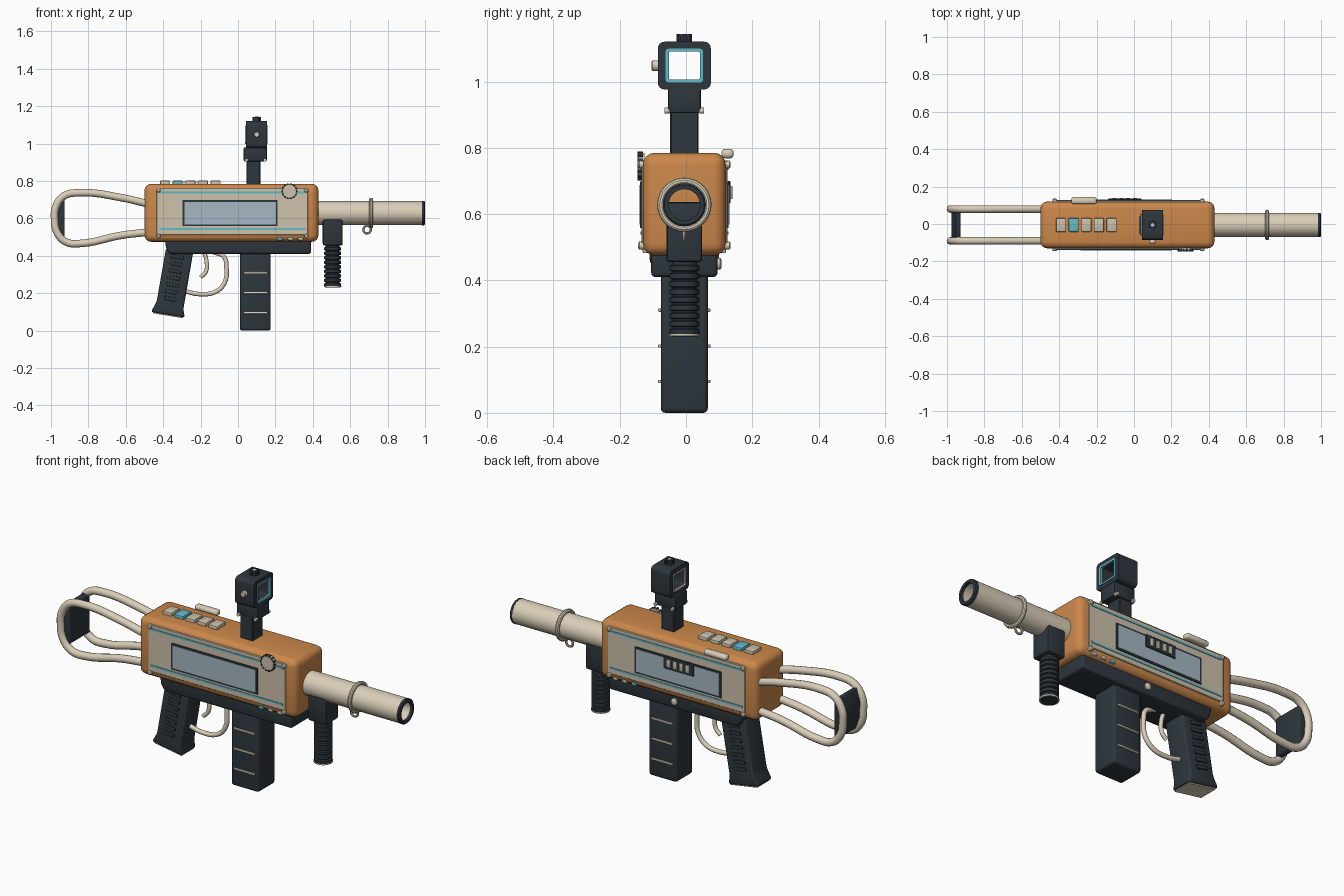
import bpy, bmesh, math
from mathutils import Vector, Matrix

if "Cube" in bpy.data.objects:
    bpy.data.objects.remove(bpy.data.objects["Cube"])

def mat(name, r, g, b):
    m = bpy.data.materials.new(name)
    m.diffuse_color = (r, g, b, 1)
    m.use_nodes = True
    m.node_tree.nodes["Principled BSDF"].inputs["Base Color"].default_value = m.diffuse_color
    return m

ORANGE = mat("burnt orange", 0.60, 0.245, 0.07)
CREAM = mat("cream", 0.70, 0.62, 0.48)
PANEL = mat("panel beige", 0.61, 0.54, 0.41)
DARK = mat("charcoal", 0.027, 0.037, 0.047)
CYAN = mat("cyan", 0.13, 0.49, 0.60)
GLASS = mat("screen grey blue", 0.38, 0.48, 0.54)

def finish(bm, name, m):
    bmesh.ops.recalc_face_normals(bm, faces=bm.faces[:])
    me = bpy.data.meshes.new(name)
    bm.to_mesh(me)
    bm.free()
    me.materials.append(m)
    ob = bpy.data.objects.new(name, me)
    bpy.context.collection.objects.link(ob)
    return ob

def bevel(bm, w, seg):
    if w:
        bmesh.ops.bevel(bm, geom=bm.edges[:], offset=w, segments=seg, profile=0.5, affect='EDGES')

def box(name, x, y, z, m, w=0.0, seg=2, rot=0.0):
    """Box from (min, max) pairs, rotated about y at its own centre."""
    bm = bmesh.new()
    bmesh.ops.create_cube(bm, size=1)
    bmesh.ops.scale(bm, verts=bm.verts, vec=(x[1] - x[0], y[1] - y[0], z[1] - z[0]))
    bevel(bm, w, seg)
    c = Vector((sum(x) / 2, sum(y) / 2, sum(z) / 2))
    bmesh.ops.transform(bm, matrix=Matrix.Translation(c) @ Matrix.Rotation(rot, 4, 'Y'), verts=bm.verts)
    return finish(bm, name, m)

def prism(name, pts, hy, m, w=0.0):
    """Side profile (x, z) extruded across y."""
    bm = bmesh.new()
    f = bm.faces.new([bm.verts.new((x, -hy, z)) for x, z in pts])
    r = bmesh.ops.extrude_face_region(bm, geom=[f])
    bmesh.ops.translate(bm, vec=(0, 2 * hy, 0), verts=[v for v in r['geom'] if isinstance(v, bmesh.types.BMVert)])
    bevel(bm, w, 3)
    return finish(bm, name, m)

def rings(name, loops, m, closed=False):
    """Skin consecutive loops; closed joins last to first, else caps both ends."""
    bm = bmesh.new()
    vs = [[bm.verts.new(p) for p in lp] for lp in loops]
    n = len(vs[0])
    for a, b in zip(vs, vs[1:] + (vs[:1] if closed else [])):
        for i in range(n):
            bm.faces.new((a[i], a[(i + 1) % n], b[(i + 1) % n], b[i]))
    if not closed:
        bm.faces.new(vs[0])
        bm.faces.new(vs[-1])
    return finish(bm, name, m)

def lathe(name, prof, c, axis, m, closed=False, n=32):
    """Turn (distance along axis, radius) points about an axis through c."""
    k = 'xyz'.index(axis)
    loops = []
    for d, r in prof:
        lp = []
        for i in range(n):
            a = 2 * math.pi * i / n
            p = [0, 0, 0]
            p[k], p[(k + 1) % 3], p[(k + 2) % 3] = d, r * math.cos(a), r * math.sin(a)
            lp.append(Vector(p) + Vector(c))
        loops.append(lp)
    return rings(name, loops, m, closed)

def torus(name, c, axis, R, r, m):
    prof = [(r * math.sin(a * math.pi / 5), R + r * math.cos(a * math.pi / 5)) for a in range(10)]
    return lathe(name, prof, c, axis, m, True)

def frame(name, x, zc, outer, inner, ro, ri, m):
    """Rounded rectangular tube along x; outer / inner are (half y, half z)."""
    def loop(px, h, r):
        return [(px, sy * (h[0] - r) + r * math.cos(a), zc + sz * (h[1] - r) + r * math.sin(a))
                for q, (sy, sz) in enumerate(((1, 1), (-1, 1), (-1, -1), (1, -1)))
                for a in [(q + j / 4) * math.pi / 2 for j in range(5)]]
    return rings(name, [loop(x[0], outer, ro), loop(x[1], outer, ro),
                        loop(x[1], inner, ri), loop(x[0], inner, ri)], m, True)

def tube(name, pts, r, m):
    """Smooth tube through points."""
    cu = bpy.data.curves.new(name, 'CURVE')
    cu.dimensions = '3D'
    cu.bevel_depth, cu.bevel_resolution, cu.resolution_u, cu.use_fill_caps = r, 4, 6, True
    sp = cu.splines.new('BEZIER')
    sp.bezier_points.add(len(pts) - 1)
    for b, p in zip(sp.bezier_points, pts):
        b.co = p
        b.handle_left_type = b.handle_right_type = 'AUTO'
    tmp = bpy.data.objects.new(name + "_path", cu)
    bpy.context.collection.objects.link(tmp)
    me = bpy.data.meshes.new_from_object(tmp.evaluated_get(bpy.context.evaluated_depsgraph_get()))
    bpy.data.objects.remove(tmp)
    me.materials.clear()
    me.materials.append(m)
    ob = bpy.data.objects.new(name, me)
    bpy.context.collection.objects.link(ob)

def span(s, a, b):
    return (min(s * a, s * b), max(s * a, s * b))

# Body shell and lower receiver
box("body", (-0.5, 0.43), (-0.125, 0.125), (0.475, 0.785), ORANGE, 0.036, 4)
prism("lower_receiver", [(-0.395, 0.52), (-0.385, 0.44), (-0.365, 0.41), (0.39, 0.41), (0.39, 0.52)], 0.1, DARK, 0.012)

# Side panels, the same on both sides
for s, side in ((-1, "front"), (1, "back")):
    box(side + "_panel", (-0.435, 0.375), span(s, 0.12, 0.13), (0.512, 0.762), PANEL, 0.003, 1)
    for z in (0.543, 0.738):
        box(side + "_stripe", (-0.42, 0.36), span(s, 0.128, 0.133), (z - 0.005, z + 0.005), CYAN)
    box(side + "_screen_frame", (-0.297, 0.212), span(s, 0.128, 0.134), (0.558, 0.698), DARK)
    box(side + "_screen", (-0.287, 0.202), span(s, 0.13, 0.136), (0.568, 0.688), GLASS)
    for x in (-0.425, 0.365):
        for z in (0.505, 0.75):
            lathe(side + "_screw", [(s * 0.115, 0.012), (s * 0.136, 0.012), (s * 0.14, 0.007)], (x, 0, z), 'y', CREAM, n=12)
    for x, m in ((0.225, CYAN), (0.28, PANEL), (0.335, PANEL)):
        box(side + "_small_button", (x - 0.014, x + 0.014), span(s, 0.09, 0.126), (0.482, 0.499), m, 0.004)

# Front dial with dark notches
lathe("dial", [(-0.12, 0.04), (-0.138, 0.04), (-0.141, 0.036)], (0.275, 0, 0.745), 'y', PANEL)
for i in range(14):
    a = 2 * math.pi * i / 14
    x, z = 0.275 + 0.039 * math.cos(a), 0.745 + 0.039 * math.sin(a)
    box("dial_notch", (x - 0.004, x + 0.004), (-0.1415, -0.125), (z - 0.005, z + 0.005), DARK, rot=-a)

# Back ejection port with bars, bolt handle and receiver pin
box("ejection_port", (-0.14, 0.04), (0.13, 0.14), (0.632, 0.70), DARK, 0.003, 1)
for i in range(4):
    x = -0.105 + i * 0.037
    box("port_bar", (x - 0.011, x + 0.011), (0.135, 0.145), (0.645, 0.685), PANEL, 0.003)
box("bolt_handle", (-0.335, -0.2), (0.112, 0.149), (0.768, 0.797), CREAM, 0.012, 3)
lathe("receiver_pin", [(0.09, 0.018), (0.108, 0.018), (0.112, 0.012)], (0, 0, 0.45), 'y', CREAM, n=16)

# Top keys
for i in range(5):
    x = -0.39 + i * 0.0675
    box("top_key", (x - 0.027, x + 0.027), (-0.037, 0.037), (0.775, 0.802), CYAN if i == 1 else PANEL, 0.005)

# Barrel, muzzle, sling ring
BC = (0, 0, 0.628)
lathe("barrel", [(0.42, 0.064), (0.985, 0.064), (0.985, 0.05), (0.42, 0.05)], BC, 'x', CREAM, True, 40)
lathe("muzzle_ring", [(0.984, 0.065), (0.995, 0.065), (1.0, 0.06), (1.0, 0.047), (0.984, 0.047)], BC, 'x', DARK, True, 40)
torus("barrel_band", (0.712, 0, 0.628), 'x', 0.071, 0.011, CREAM)
torus("sling_loop", (0.69, 0, 0.54), 'y', 0.02, 0.006, CREAM)

# Ribbed fore grip
box("fore_grip_mount", (0.453, 0.56), (-0.054, 0.054), (0.455, 0.637), DARK, 0.01)
prof = [(0.23, 0.04)]
for i in range(9):
    z = 0.245 + i * 0.024
    prof += [(z - 0.007, 0.045), (z + 0.007, 0.045), (z + 0.01, 0.038), (z + 0.014, 0.038)]
lathe("fore_grip", prof + [(0.47, 0.036)], (0.506, 0, 0), 'z', DARK)
lathe("fore_grip_band", [(0.232, 0.047), (0.238, 0.047)], (0.506, 0, 0), 'z', CREAM)

# Magazine with ridges
box("magazine", (0.01, 0.175), (-0.071, 0.071), (0, 0.43), DARK, 0.014, 3)
for s in (-1, 1):
    for z in (0.095, 0.202, 0.31):
        box("magazine_ridge", (0.03, 0.155), span(s, 0.065, 0.079), (z - 0.005, z + 0.005), CREAM, 0.003)

# Pistol grip with side ribs and base plate
prism("pistol_grip", [(-0.385, 0.44), (-0.435, 0.155), (-0.465, 0.10), (-0.285, 0.07), (-0.292, 0.115), (-0.236, 0.44)],
      0.062, DARK, 0.012)
prism("grip_base", [(-0.455, 0.101), (-0.452, 0.092), (-0.293, 0.066), (-0.294, 0.075)], 0.052, CREAM)
for s in (-1, 1):
    for i in range(7):
        x, z = -0.362 + i * 0.0065, 0.17 + i * 0.037
        box("grip_rib", (x - 0.034, x + 0.034), span(s, 0.055, 0.069), (z - 0.01, z + 0.01), DARK, 0.004, rot=0.17)

# Trigger and guard
tube("trigger_guard", [(x, 0, z) for x, z in ((-0.30, 0.215), (-0.2, 0.195), (-0.115, 0.21), (-0.07, 0.26), (-0.062, 0.34),
     (-0.075, 0.395), (-0.13, 0.42))], 0.012, CREAM)
tube("trigger", [(x, 0, z) for x, z in ((-0.185, 0.43), (-0.168, 0.37), (-0.172, 0.315), (-0.2, 0.285))], 0.011, CREAM)

# Wire shoulder stock
LOOP = ((-0.47, 0.675), (-0.62, 0.71), (-0.85, 0.737), (-0.93, 0.72), (-0.973, 0.665), (-0.981, 0.6),
        (-0.965, 0.52), (-0.915, 0.472), (-0.84, 0.466), (-0.62, 0.51), (-0.47, 0.527))
for s in (-1, 1):
    tube("stock_wire", [(x, s * 0.085, z) for x, z in LOOP], 0.02, CREAM)
prism("butt_pad", [(-0.955, 0.715), (-0.928, 0.705), (-0.928, 0.505), (-0.95, 0.495), (-0.972, 0.56), (-0.975, 0.65)],
      0.085, DARK, 0.005)

# Sight post, collar and open head
box("sight_post", (0.045, 0.12), (-0.043, 0.043), (0.77, 0.93), DARK, 0.004, 1)
box("sight_collar", (0.03, 0.155), (-0.05, 0.05), (0.905, 0.98), DARK, 0.007)
for s in (-1, 1):
    for x in (0.045, 0.145):
        lathe("collar_screw", [(s * 0.045, 0.009), (s * 0.06, 0.009)], (x, 0, 0.912), 'y', CREAM, n=12)
frame("sight_head", (0.042, 0.155), 1.048, (0.08, 0.072), (0.05, 0.044), 0.02, 0.006, DARK)
frame("sight_front_trim", (0.15, 0.158), 1.048, (0.057, 0.051), (0.047, 0.042), 0.01, 0.005, CYAN)
frame("sight_rear_trim", (0.038, 0.046), 1.048, (0.055, 0.049), (0.047, 0.042), 0.01, 0.005, PANEL)
lathe("sight_side_knob", [(-0.075, 0.016), (-0.096, 0.016), (-0.099, 0.012)], (0.1, 0, 1.048), 'y', CREAM, n=16)
lathe("sight_top_knob", [(1.115, 0.019), (1.142, 0.019)], (0.1, 0, 0), 'z', DARK, n=16)
lathe("sight_top_screw", [(1.13, 0.009), (1.144, 0.009)], (0.1, 0, 0), 'z', CREAM, n=12)
for i in range(8):
    a = math.pi * i / 4
    x, y = 0.1 + 0.02 * math.cos(a), 0.02 * math.sin(a)
    box("top_knob_tooth", (x - 0.003, x + 0.003), (y - 0.003, y + 0.003), (1.12, 1.143), DARK)

# Centre on y and smooth curved faces
for ob in bpy.context.scene.objects:
    ob.data.transform(Matrix.Translation((0, -0.005, 0)))
    ob.select_set(True)
    bpy.context.view_layer.objects.active = ob
bpy.ops.object.shade_smooth_by_angle(angle=math.radians(35))
